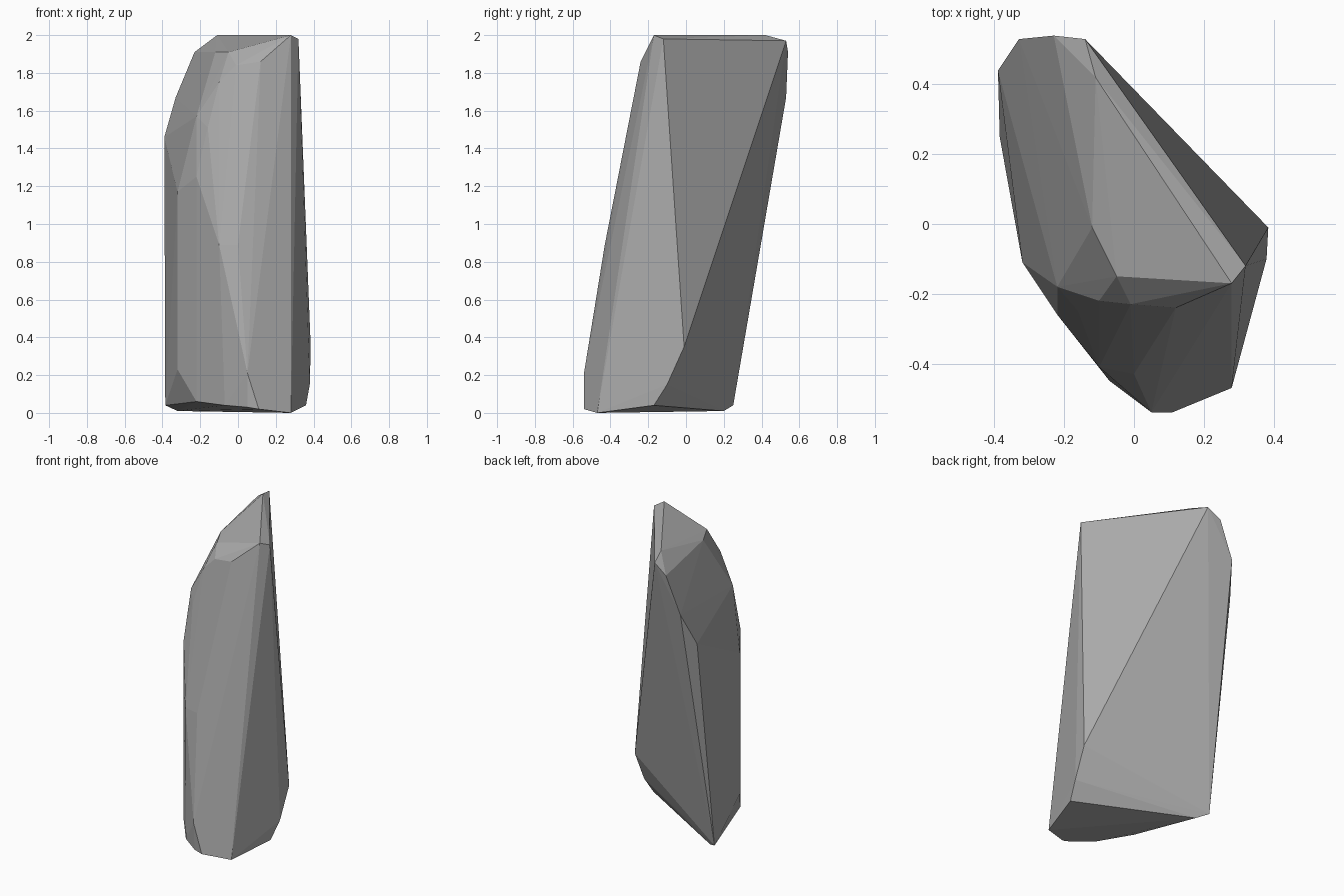
import bpy
import bmesh
import math

# Remove the default cube only
cube = bpy.data.objects.get("Cube")
if cube is not None:
    bpy.data.objects.remove(cube, do_unlink=True)


def make_material(name, colour):
    material = bpy.data.materials.new(name)
    material.use_nodes = True
    material.diffuse_color = colour
    shader = next(n for n in material.node_tree.nodes if n.type == 'BSDF_PRINCIPLED')
    shader.inputs["Base Color"].default_value = colour
    shader.inputs["Roughness"].default_value = 0.9
    return material


def make_rock(name, corner_groups, material):
    """Wrap a faceted convex stone around its chipped corners (in hundredths)."""
    bm = bmesh.new()
    for corners in corner_groups:
        for corner in corners:
            bm.verts.new([value / 100 for value in corner])
    hull = bmesh.ops.convex_hull(bm, input=bm.verts[:])
    loose = [v for v in hull["geom_interior"] if isinstance(v, bmesh.types.BMVert)]
    bmesh.ops.delete(bm, geom=loose, context='VERTS')

    # Merge nearly flat neighbours into broad facets
    bmesh.ops.dissolve_limit(bm, angle_limit=math.radians(1),
                             verts=bm.verts[:], edges=bm.edges[:])
    bmesh.ops.recalc_face_normals(bm, faces=bm.faces[:])

    mesh = bpy.data.meshes.new(name)
    bm.to_mesh(mesh)
    bm.free()
    mesh.materials.append(material)
    rock = bpy.data.objects.new(name, mesh)
    bpy.context.collection.objects.link(rock)
    return rock


# Slanted cap
cap = [(28, -17, 200), (32, -12, 198), (-11, 42, 200), (-14, 53, 197),
       (-5, -15, 191), (-12, -1, 191), (-23, 54, 191)]

# Bevelled shoulder below the cap, front then back
shoulder = [(12, -24, 186), (-1, -23, 184), (-10, -22, 175), (-16, -25, 151),
            (-22, -18, 157), (-33, 53, 167), (-39, 44, 146)]

# Leaning flanks
flanks = [(-22, -26, 125), (-32, -11, 117), (-32, -11, 23),
          (0, -43, 89), (-10, -41, 89), (5, -54, 21), (38.5, -1, 35)]

# Undercut foot
foot = [(38, -10, 15), (36, -17, 4), (28, -47, 0), (11, -54, 2), (5, -53, 3),
        (-7, -45, 4), (-22, -26, 6), (-38.5, 25, 4), (-32, 20, 1)]

stone_grey = make_material("stone grey", (0.4, 0.4, 0.4, 1))
make_rock("rock", [cap, shoulder, flanks, foot], stone_grey)
